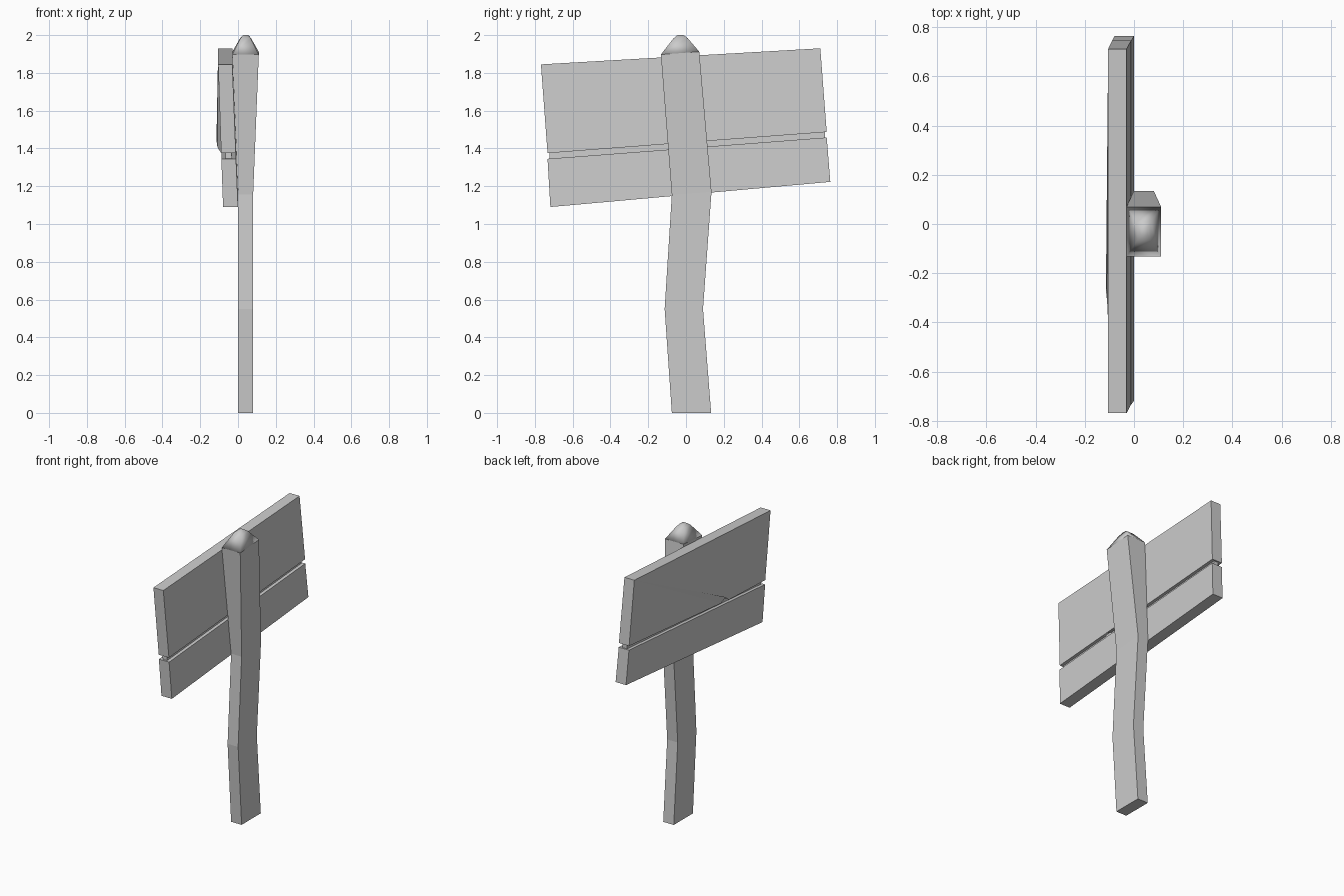
import bpy, bmesh

if "Cube" in bpy.data.objects:
    bpy.data.objects.remove(bpy.data.objects["Cube"])


def make_object(name, bm):
    bmesh.ops.recalc_face_normals(bm, faces=bm.faces[:])
    mesh = bpy.data.meshes.new(name)
    bm.to_mesh(mesh)
    bm.free()
    obj = bpy.data.objects.new(name, mesh)
    bpy.context.collection.objects.link(obj)
    return obj


def loft(name, rings):
    """Bridge matching point loops and close both ends."""
    bm = bmesh.new()
    loops = [[bm.verts.new(p) for p in ring] for ring in rings]
    for a, b in zip(loops, loops[1:]):
        for i in range(len(a)):
            j = (i + 1) % len(a)
            bm.faces.new((a[i], a[j], b[j], b[i]))
    ends = [bm.faces.new(loops[0]), bm.faces.new(loops[-1])]
    bmesh.ops.triangulate(bm, faces=[f for f in ends if len(f.verts) > 4])
    return make_object(name, bm)


def rect(x0, x1, y0, y1, z0, z1):
    """Rectangle whose height goes from z0 (low y) to z1 (high y)."""
    return [(x0, y0, z0), (x1, y0, z0), (x1, y1, z1), (x0, y1, z1)]


# Crooked post
post_top = rect(-0.03, 0.11, -0.133, 0.07, 1.897, 1.912)
loft("post", [
    rect(0, 0.08, -0.075, 0.133, 0, 0),
    rect(0, 0.08, -0.113, 0.09, 0.55, 0.55),
    rect(0, 0.08, -0.075, 0.135, 1.155, 1.17),
    post_top,
])

# Smooth rounded cap on the post
cap = loft("post_cap", [
    post_top,
    rect(0.012, 0.068, -0.067, 0.008, 1.982, 1.985),
    rect(0.027, 0.055, -0.045, -0.014, 2.0, 2.0),
])
for face in cap.data.polygons:
    face.use_smooth = True

# Sign planks: outlines in (y, z), leaning back toward the top
BACK_TOP, BACK_BOTTOM = -0.105, -0.079
FRONT_TOP, FRONT_BOTTOM = -0.03, 0.0


def plank(name, outline, inset=0.0, chip=None):
    """outline: (y, z, t), where t runs 0 at sign top to 1 at sign bottom."""
    back, front = [], []
    for i, (y, z, t) in enumerate(outline):
        xb = BACK_TOP + (BACK_BOTTOM - BACK_TOP) * t + inset
        xf = FRONT_TOP + (FRONT_BOTTOM - FRONT_TOP) * t - inset
        dx, dz = (chip or {}).get(i, (0, 0))
        back.append((xb + dx, y, z + dz))
        front.append((xf, y, z))
    return loft(name, [back, front])


# Upper plank, with a raised chipped split on its back lower edge
plank("upper_plank", [
    (-0.768, 1.845, 0), (0.711, 1.93, 0), (0.745, 1.487, 0.61),
    (-0.225, 1.414, 0.61), (-0.27, 1.410, 0.61), (-0.315, 1.407, 0.61),
    (-0.733, 1.375, 0.61),
], chip={3: (-0.018, 0), 4: (-0.025, 0.032), 5: (-0.02, 0)})

plank("lower_plank", [
    (-0.733, 1.345, 0.65), (0.745, 1.458, 0.65),
    (0.764, 1.223, 1), (-0.718, 1.09, 1),
])

# Recessed strip closing the gap between the planks
plank("gap_strip", [
    (-0.722, 1.386, 0.6), (0.735, 1.496, 0.6),
    (0.735, 1.447, 0.66), (-0.722, 1.336, 0.66),
], inset=0.022)
